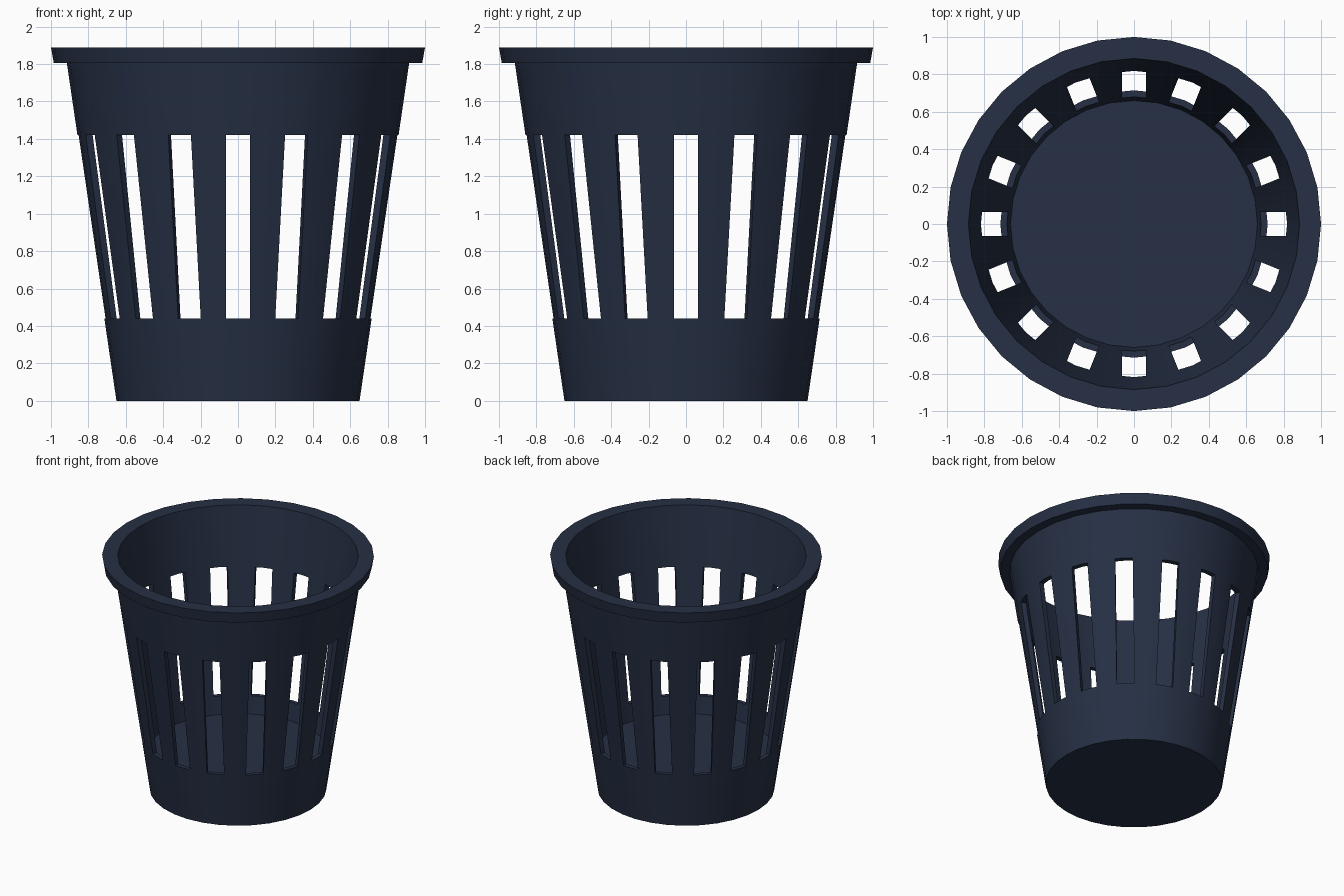
import bpy, bmesh, math
from mathutils import Matrix

if "Cube" in bpy.data.objects:
    bpy.data.objects.remove(bpy.data.objects["Cube"])

SIDES = 32


def mesh_object(name, bm):
    bmesh.ops.recalc_face_normals(bm, faces=bm.faces)
    me = bpy.data.meshes.new(name)
    bm.to_mesh(me)
    bm.free()
    ob = bpy.data.objects.new(name, me)
    bpy.context.collection.objects.link(ob)
    return ob


# Basket body: revolved profile (radius, z) from underside to inner floor
profile = [(0.65, 0), (0.915, 1.805), (0.985, 1.805), (1.0, 1.89),
           (0.885, 1.89), (0.66, 0.30)]
bm = bmesh.new()
rings = []
for r, z in profile:
    rings.append([bm.verts.new((r * math.cos(2 * math.pi * i / SIDES),
                                r * math.sin(2 * math.pi * i / SIDES), z))
                  for i in range(SIDES)])
for a, b in zip(rings, rings[1:]):
    for i in range(SIDES):
        j = (i + 1) % SIDES
        bm.faces.new((a[i], a[j], b[j], b[i]))
bm.faces.new(rings[0][::-1])   # underside
bm.faces.new(rings[-1])        # floor
basket = mesh_object("slotted_basket", bm)

# Slot cutters: sixteen upright boxes around the wall
bm = bmesh.new()
angles = {round(s + k * a, 2) % 360 for a in (0, 22, 45, 68.5, 90)
          for s, k in ((0, 1), (0, -1), (180, 1), (180, -1))}
for a in sorted(angles):
    m = (Matrix.Rotation(math.radians(a), 4, 'Z')
         @ Matrix.Translation((0.8, 0, 0.93))
         @ Matrix.Diagonal((0.6, 0.13, 0.98, 1)))
    bmesh.ops.create_cube(bm, size=1, matrix=m)
cutter = mesh_object("slot_cutter", bm)
cutter.hide_render = True

# Cut the slots and bake the result
mod = basket.modifiers.new("slots", 'BOOLEAN')
mod.operation = 'DIFFERENCE'
mod.solver = 'EXACT'
mod.object = cutter
bpy.context.view_layer.objects.active = basket
bpy.ops.object.select_all(action='DESELECT')
basket.select_set(True)
bpy.ops.object.modifier_apply(modifier=mod.name)
bpy.data.objects.remove(cutter)
bpy.ops.object.shade_smooth_by_angle(angle=math.radians(30))

# Dark navy plastic
mat = bpy.data.materials.new("navy_plastic")
mat.diffuse_color = (0.019, 0.029, 0.058, 1)
mat.use_nodes = True
mat.node_tree.nodes["Principled BSDF"].inputs["Base Color"].default_value = mat.diffuse_color
basket.data.materials.clear()
basket.data.materials.append(mat)
